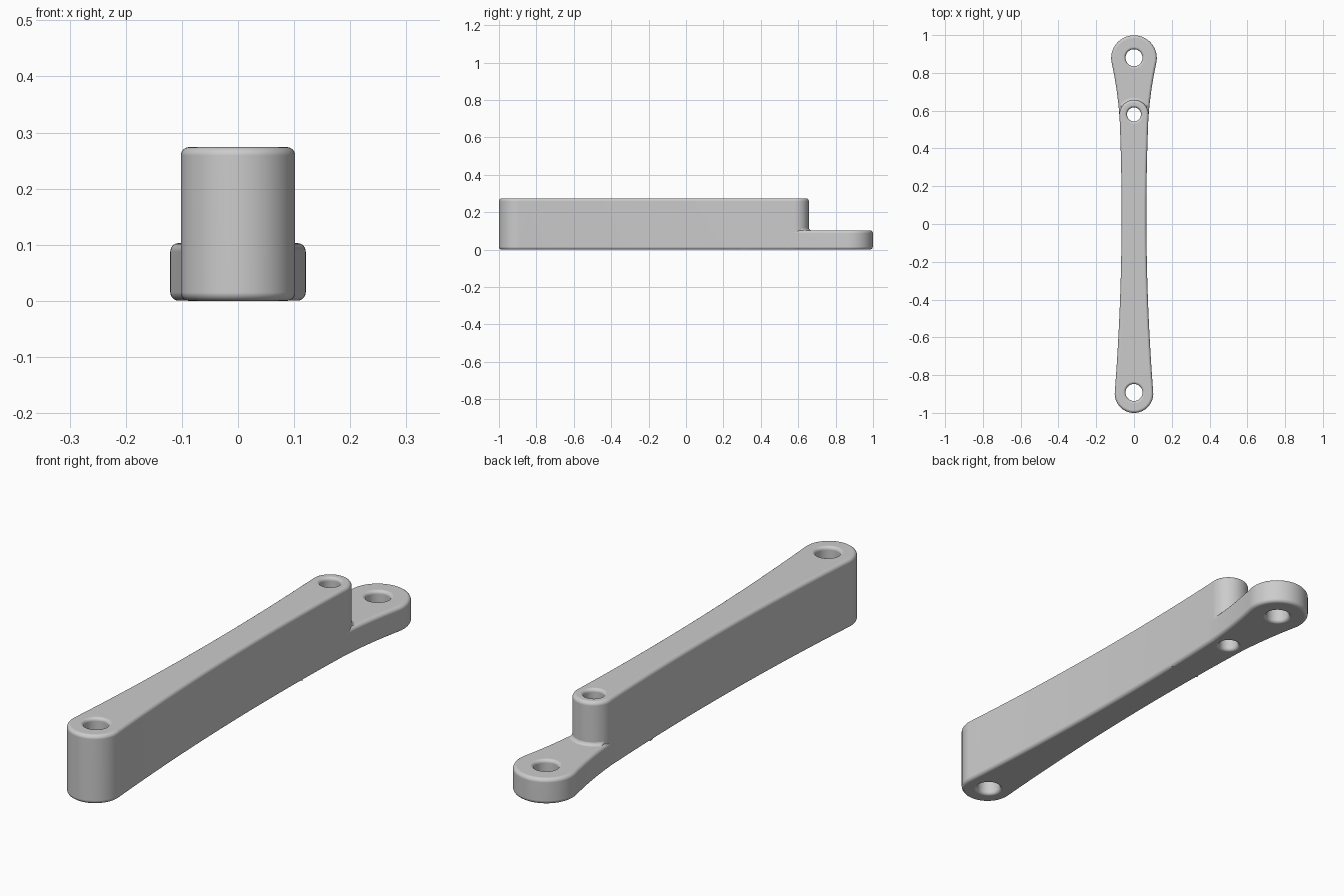
import bpy, bmesh
from math import sin, cos, pi, atan2, hypot, radians
from mathutils import Vector

if "Cube" in bpy.data.objects:
    bpy.data.objects.remove(bpy.data.objects["Cube"])

TOP, TAB, R = 0.274, 0.103, 0.015      # body height, tab height, edge radius
N = 6                                  # segments per rounded edge


def body_hw(y):
    return 0.0655 + 0.041 * (y - 0.05) ** 2


def tab_hw(y):
    return body_hw(y) + 0.215 * max(0, y - 0.5) ** 2 - 0.0006


def end_arc(cy, y, hw, flip=1, n=32):
    """Arc around (0, cy) joining the two side points at height y."""
    r, a = hypot(hw, y - cy), atan2((y - cy) * flip, hw)
    return [(flip * r * cos(a + (pi - 2 * a) * i / n),
             cy + flip * r * sin(a + (pi - 2 * a) * i / n)) for i in range(n + 1)]


def sides(f, y0, y1, n=30):
    ys = [y0 + (y1 - y0) * i / n for i in range(n + 1)]
    return [(f(y), y) for y in ys], [(-f(y), y) for y in reversed(ys)]


def circle(cy, r, n=40):
    return [(r * cos(2 * pi * i / n), cy + r * sin(2 * pi * i / n)) for i in range(n)]


def offset(pts, d):
    out = []
    for i, p in enumerate(pts):
        t = (Vector(pts[(i + 1) % len(pts)]) - Vector(pts[i - 1])).normalized()
        out.append((p[0] + t.y * d, p[1] - t.x * d))
    return out


def loft(name, pts, layers, limit=None):
    """Solid through outlines offset by d at height z."""
    bm = bmesh.new()
    rings = []
    for d, z in layers:
        ring = []
        for x, y in offset(pts, d):
            if limit:
                x = max(-limit(y), min(limit(y), x))
            ring.append(bm.verts.new((x, y, z)))
        rings.append(ring)
    n = len(pts)
    for a, b in zip(rings, rings[1:]):
        for i in range(n):
            j = (i + 1) % n
            bm.faces.new((a[i], a[j], b[j], b[i]))
    bm.faces.new(rings[0][::-1])
    bm.faces.new(rings[-1])
    bmesh.ops.recalc_face_normals(bm, faces=bm.faces)
    me = bpy.data.meshes.new(name)
    bm.to_mesh(me)
    bm.free()
    ob = bpy.data.objects.new(name, me)
    bpy.context.collection.objects.link(ob)
    return ob


def rounded(z0, z1, r=R):
    q = [i * pi / 2 / N for i in range(N + 1)]
    return ([(r * sin(t) - r, z0 + r - r * cos(t)) for t in q] +
            [(r * cos(t) - r, z1 - r + r * sin(t)) for t in q])


def boolean(target, other, op):
    m = target.modifiers.new(op, 'BOOLEAN')
    m.operation, m.object, m.solver = op, other, 'EXACT'
    bpy.context.view_layer.objects.active = target
    bpy.ops.object.modifier_apply(modifier=m.name)
    bpy.data.objects.remove(other, do_unlink=True)


# Tall waisted body with rounded ends
right, left = sides(body_hw, -0.89, 0.578)
front_arc = end_arc(-0.898, -0.89, body_hw(-0.89), -1)
back_arc = end_arc(0.58, 0.578, body_hw(0.578))
outline = right[:-1] + back_arc + left[1:-1] + front_arc[:-1]
arm = loft("link_arm", outline, rounded(0, TOP))

# Low flared tab at the back
right, left = sides(tab_hw, 0.3, 0.85)
tab_arc = end_arc(0.878, 0.85, tab_hw(0.85))
boolean(arm, loft("tab", right[:-1] + tab_arc + left[1:], rounded(0.0004, TAB)), 'UNION')

# Concave fillet where the body steps down to the tab
steps = [i * pi / 2 / N for i in range(N + 1)]
fillet = [(R, TAB - 0.02)] + [(R * (1 - sin(t)) - 0.0004, TAB - 0.0004 + R * (1 - cos(t)))
                              for t in steps]
boolean(arm, loft("fillet", back_arc + [(-0.05, 0.5), (0.05, 0.5)], fillet,
                  lambda y: tab_hw(y) - 0.012), 'UNION')

# Through holes with rounded rims
for cy, r, top in ((-0.892, 0.045, TOP), (0.58, 0.037, TOP), (0.88, 0.045, TAB)):
    b = 0.013
    low = [(b * (1 - sin(t)), b * (1 - cos(t))) for t in steps]
    prof = ([(b, -0.05)] + low +
            [(d, top - z) for d, z in reversed(low)] + [(b, top + 0.05)])
    boolean(arm, loft("hole_cutter", circle(cy, r), prof), 'DIFFERENCE')

# Smooth shading
bpy.ops.object.select_all(action='DESELECT')
arm.select_set(True)
bpy.context.view_layer.objects.active = arm
bpy.ops.object.shade_smooth_by_angle(angle=radians(40))
wn = arm.modifiers.new("weighted_normals", 'WEIGHTED_NORMAL')
wn.keep_sharp = True
